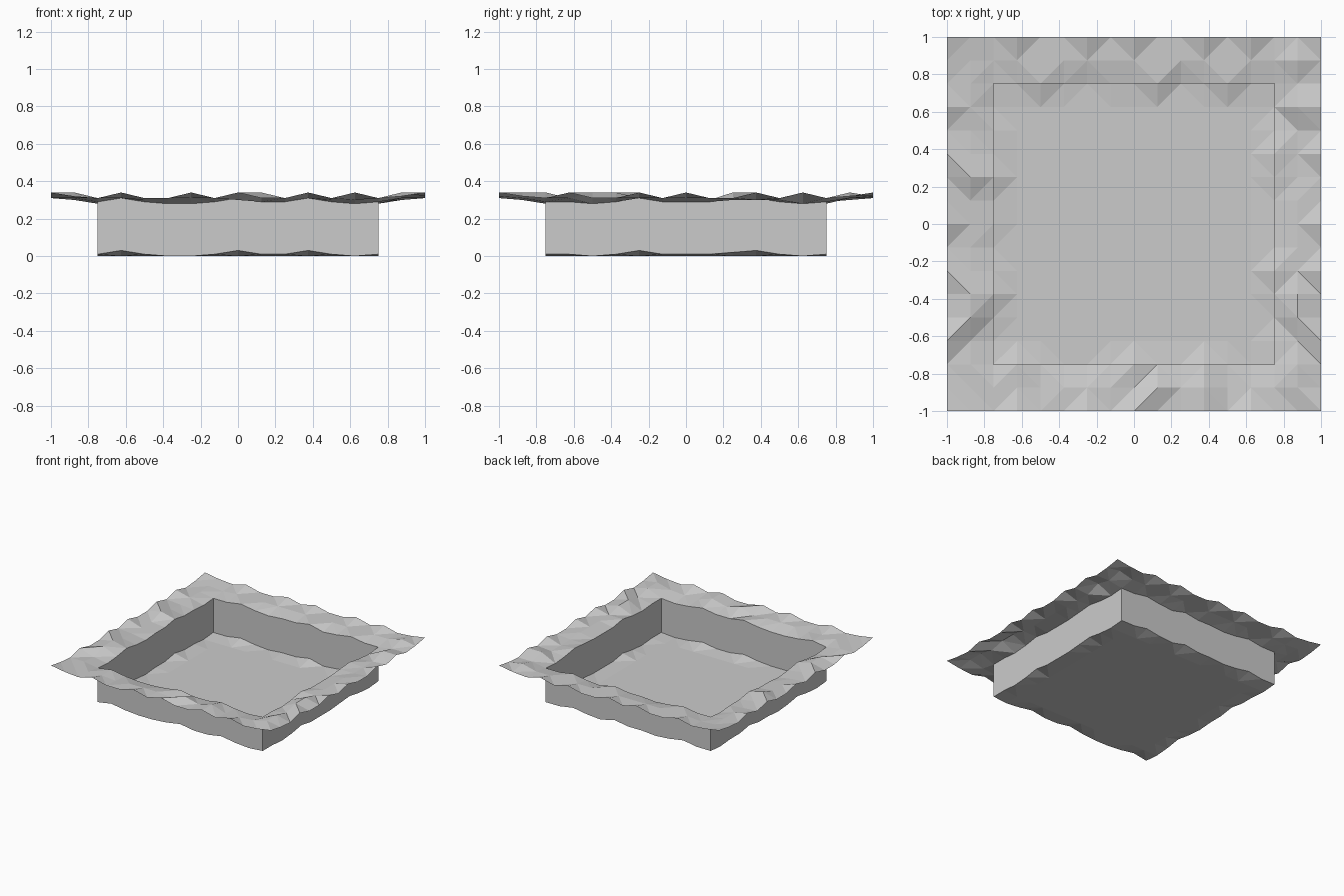
import bpy, bmesh, random

if "Cube" in bpy.data.objects:
    bpy.data.objects.remove(bpy.data.objects["Cube"])

random.seed(4)
STEP = 0.125
N = 8            # half grid: cells run from -8 to 8
PIT = 6          # pit wall sits at 6 cells = 0.75
DEPTH = 0.28

# edge undulations in hundredths of a unit, read along each side
OUTER = "64363363633636346"
FRONT = "1310013113101"
SIDE = "1101311123101"
BACK = "1131011301311"
LEFT = "1013101131101"

mid = {}


def bump(i, j):
    """Height of the rough ground, fading to a flat pit floor."""
    ring = max(abs(i), abs(j))
    if ring == N:
        return int(OUTER[(i if abs(j) == N else j) + N]) / 100
    if ring == N - 1:
        if (i, j) not in mid:
            mid[i, j] = random.choice((0.02, 0.03, 0.03, 0.06))
        return mid[i, j]
    if ring == PIT:
        if j == -PIT:
            return int(FRONT[i + PIT]) / 100
        if j == PIT:
            return int(BACK[i + PIT]) / 100
        return int((SIDE if i > 0 else LEFT)[j + PIT]) / 100
    return 0.0


bm = bmesh.new()
verts = {}


def vert(i, j, level):
    key = (i, j, level)
    if key not in verts:
        z = bump(i, j) + (DEPTH if level else 0)
        verts[key] = bm.verts.new((i * STEP, j * STEP, z))
    return verts[key]


# rim and pit floor
for i in range(-N, N):
    for j in range(-N, N):
        inside = max(abs(i + 0.5), abs(j + 0.5)) < PIT
        level = 0 if inside else 1
        bm.faces.new([vert(i + a, j + b, level)
                      for a, b in ((0, 0), (1, 0), (1, 1), (0, 1))])

# pit walls
for k in range(-PIT, PIT):
    for p, q in (((k, -PIT), (k + 1, -PIT)), ((PIT, k), (PIT, k + 1)),
                 ((-k, PIT), (-k - 1, PIT)), ((-PIT, -k), (-PIT, -k - 1))):
        bm.faces.new((vert(*q, 0), vert(*p, 0), vert(*p, 1), vert(*q, 1)))

bmesh.ops.triangulate(bm, faces=bm.faces[:], quad_method='BEAUTY')
mesh = bpy.data.meshes.new("sunken_ground")
bm.to_mesh(mesh)
bm.free()
bpy.context.collection.objects.link(bpy.data.objects.new("sunken_ground", mesh))
